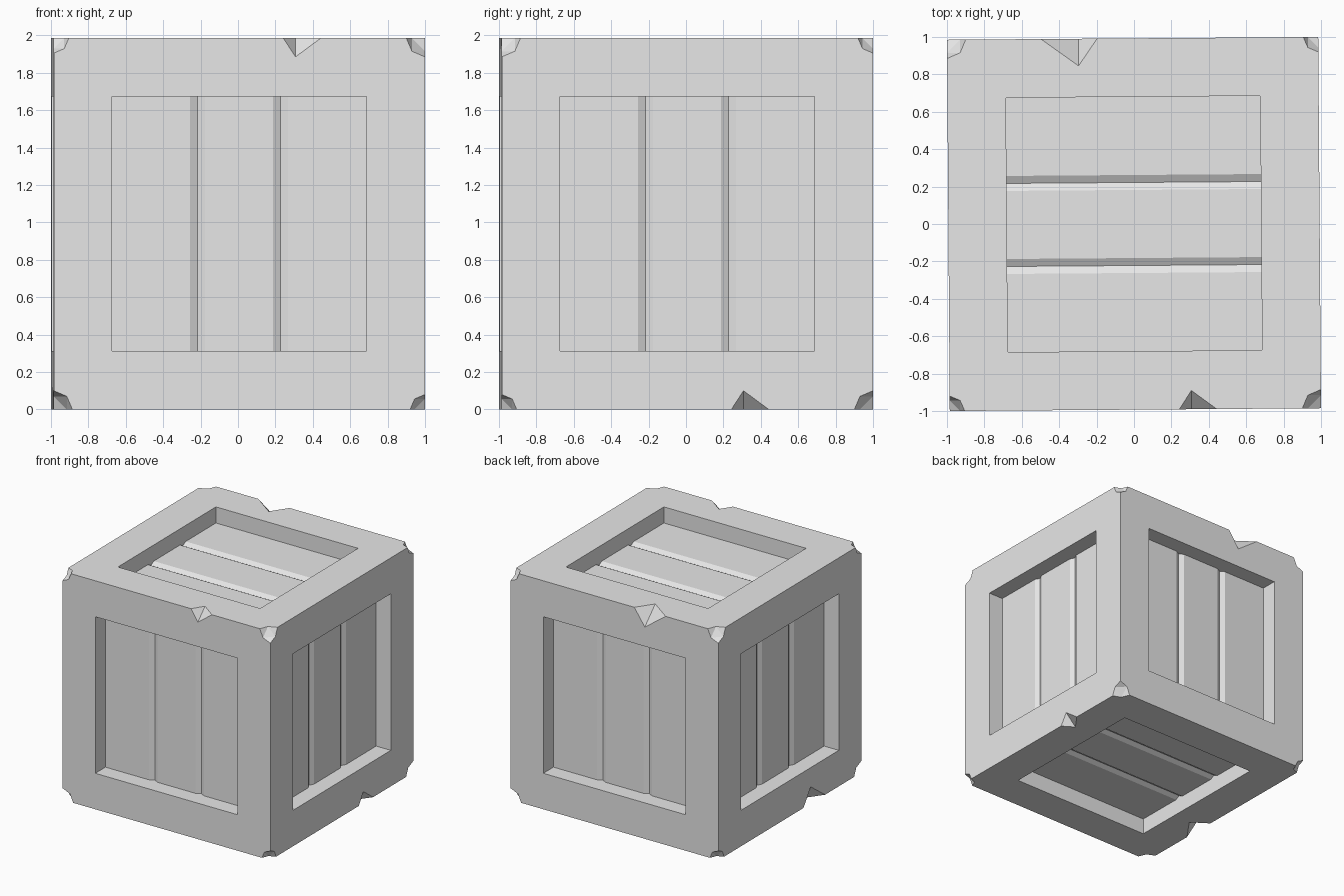
import bpy
import bmesh
from mathutils import Matrix, Vector

cube = bpy.data.objects.get("Cube")
if cube:
    bpy.data.objects.remove(cube, do_unlink=True)

HALF = 0.9925       # half the crate's edge
OPENING = 0.68      # half the panel opening
RECESS = 0.14       # panel depth behind the frame
GROOVE_AT, GROOVE_HALF, GROOVE_DEEP = 0.222, 0.04, 0.022
TURN = 0.0075       # slight turn about z
X, Y, Z = Vector((1, 0, 0)), Vector((0, 1, 0)), Vector((0, 0, 1))

grey = bpy.data.materials.new("plain_grey")
grey.use_nodes = True
grey.diffuse_color = (0.8, 0.8, 0.8, 1)
grey.node_tree.nodes["Principled BSDF"].inputs["Base Color"].default_value = (0.8, 0.8, 0.8, 1)


def make_object(name, bm):
    bmesh.ops.recalc_face_normals(bm, faces=bm.faces)
    mesh = bpy.data.meshes.new(name)
    bm.to_mesh(mesh)
    bm.free()
    obj = bpy.data.objects.new(name, mesh)
    bpy.context.collection.objects.link(obj)
    mesh.materials.append(grey)
    return obj


def add_hull(bm, points):
    verts = [bm.verts.new(p) for p in points]
    bmesh.ops.convex_hull(bm, input=verts)


def add_panel(bm, normal, along):
    """Recess with two V grooves between its planks."""
    across = along.cross(normal)
    profile = [(-OPENING, -0.1), (-OPENING, RECESS)]
    for c in (-GROOVE_AT, GROOVE_AT):
        profile += [(c - GROOVE_HALF, RECESS), (c, RECESS + GROOVE_DEEP), (c + GROOVE_HALF, RECESS)]
    profile += [(OPENING, RECESS), (OPENING, -0.1)]
    verts = [bm.verts.new(normal * (HALF - d) + across * u - along * OPENING) for u, d in profile]
    face = bm.faces.new(verts)
    ext = bmesh.ops.extrude_face_region(bm, geom=[face], use_keep_orig=True)
    moved = [v for v in ext["geom"] if isinstance(v, bmesh.types.BMVert)]
    bmesh.ops.translate(bm, verts=moved, vec=along * OPENING * 2)


def add_corner_chip(bm, signs):
    """Faceted chip, larger on alternate corners."""
    size = 0.1 if signs.x * signs.y * signs.z < 0 else 0.08
    mid = size * 0.7
    offsets = [X * size, Y * size, Z * size,
               (X + Y) * mid, (Y + Z) * mid, (Z + X) * mid, Vector((-0.1, -0.1, -0.1))]
    add_hull(bm, [signs * HALF - signs * o for o in offsets])


def add_edge_notch(bm, side, end, along, span, depth):
    """Three-sided nick in the edge between two faces."""
    low, tip, high = span
    edge = (side + end) * HALF
    add_hull(bm, [edge + along * low, edge + along * high,
                  edge + along * tip - end * depth, edge + along * tip - side * depth,
                  edge + along * tip + (side + end) * 0.1])


# Solid block
bm = bmesh.new()
bmesh.ops.create_cube(bm, size=HALF * 2)
crate = make_object("crate_body", bm)

# Everything carved away
bm = bmesh.new()
for normal, along in ((X, Z), (-X, Z), (Y, Z), (-Y, Z), (Z, X), (-Z, X)):
    add_panel(bm, normal, along)
for sx in (-1, 1):
    for sy in (-1, 1):
        for sz in (-1, 1):
            add_corner_chip(bm, Vector((sx, sy, sz)))
small, large = (0.235, 0.3, 0.435), (-0.49, -0.29, -0.19)
add_edge_notch(bm, -Y, Z, X, small, 0.1)
add_edge_notch(bm, X, -Z, Y, small, 0.1)
add_edge_notch(bm, Y, Z, X, large, 0.145)
add_edge_notch(bm, -X, -Z, Y, large, 0.145)
cutter = make_object("carving_cutter", bm)
cutter.hide_render = True

# Carve, then keep only the finished mesh
carve = crate.modifiers.new("carve", 'BOOLEAN')
carve.operation = 'DIFFERENCE'
carve.solver = 'EXACT'
carve.object = cutter
bpy.context.view_layer.update()
graph = bpy.context.evaluated_depsgraph_get()
finished = bpy.data.meshes.new_from_object(crate.evaluated_get(graph))
crate.modifiers.clear()
crate.data = finished
bpy.data.objects.remove(cutter, do_unlink=True)

# Stand on the ground, slightly turned
finished.transform(Matrix.Translation(Z * HALF) @ Matrix.Rotation(TURN, 4, 'Z'))
for poly in finished.polygons:
    poly.use_smooth = False
